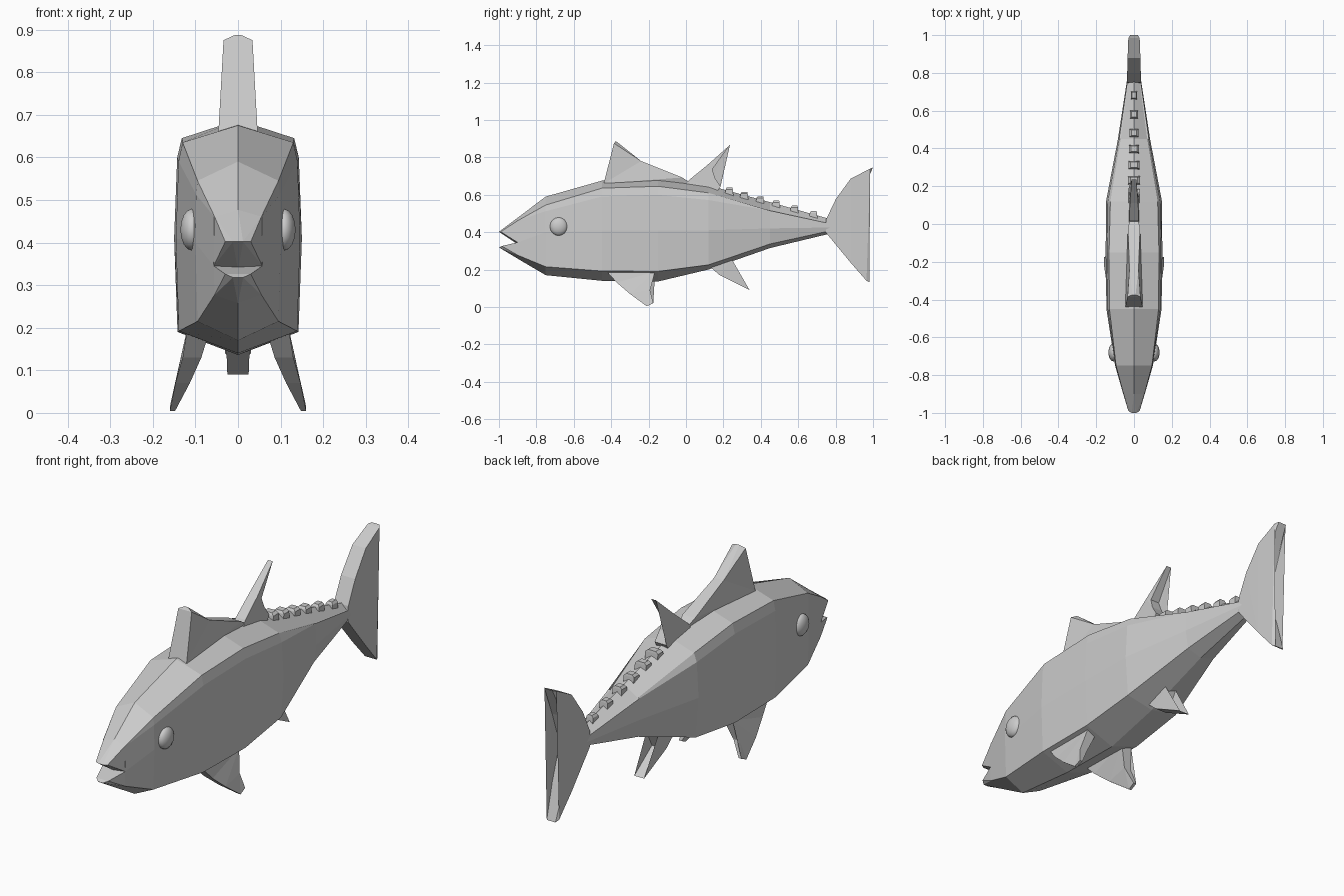
import bpy, bmesh, math
from mathutils import Vector

grey = bpy.data.materials.new("grey")
grey.diffuse_color = (0.6, 0.6, 0.6, 1)


def finish(name, bm):
    bmesh.ops.recalc_face_normals(bm, faces=bm.faces)
    me = bpy.data.meshes.new(name)
    bm.to_mesh(me)
    bm.free()
    me.materials.append(grey)
    ob = bpy.data.objects.new(name, me)
    bpy.context.collection.objects.link(ob)
    return ob


def hull(name, pts):
    bm = bmesh.new()
    for p in pts:
        bm.verts.new(p)
    bmesh.ops.convex_hull(bm, input=bm.verts)
    return finish(name, bm)


def fin(name, profile, side=1):
    """Closed plate from side profile points (y, z, half width, centre x)."""
    bm = bmesh.new()
    prof = [(p + (0,))[:4] for p in profile]
    left = [bm.verts.new((side * (c - w), y, z)) for y, z, w, c in prof]
    right = [bm.verts.new((side * (c + w), y, z)) for y, z, w, c in prof]
    n = len(prof)
    caps = [bm.faces.new(left), bm.faces.new(right[::-1])]
    for i in range(n):
        j = (i + 1) % n
        bm.faces.new((left[i], right[i], right[j], left[j]))
    bmesh.ops.triangulate(bm, faces=caps)
    return finish(name, bm)


# Body: faceted cross-sections lofted from the mouth corner to the tail root
# y, ridge z, shoulder x, shoulder z, side x, side z, belly edge x, z, keel z
sections = [
    (-0.90, 0.477, 0.055, 0.461, 0.057, 0.345, 0.055, 0.277, 0.258),
    (-0.75, 0.590, 0.095, 0.545, 0.100, 0.400, 0.095, 0.215, 0.170),
    (-0.45, 0.675, 0.130, 0.635, 0.146, 0.410, 0.139, 0.192, 0.140),
    (-0.15, 0.688, 0.132, 0.645, 0.150, 0.410, 0.142, 0.190, 0.136),
    (0.12, 0.650, 0.125, 0.610, 0.148, 0.410, 0.135, 0.225, 0.200),
    (0.45, 0.560, 0.070, 0.515, 0.085, 0.420, 0.072, 0.337, 0.315),
    (0.77, 0.470, 0.028, 0.445, 0.036, 0.425, 0.030, 0.407, 0.392),
]
bm = bmesh.new()
rings = []
for y, zt, xs, zs, xm, zm, xb, zb, zk in sections:
    half = [(xs, zs), (xs + 0.6 * (xm - xs), zs - 0.1 * (zs - zb) * (xm > 0.09)),
            (xm, zm), (xb, zb)]
    loop = [(0, zt)] + half + [(0, zk)] + [(-x, z) for x, z in half[::-1]]
    rings.append([bm.verts.new((x, y, z)) for x, z in loop])
for a, b in zip(rings, rings[1:]):
    for i in range(len(a)):
        j = (i + 1) % len(a)
        bm.faces.new((a[i], a[j], b[j], b[i]))
bm.faces.new(rings[0])
bm.faces.new(rings[-1])
finish("body", bm)

# Jaws around the open mouth
y, zt, xs, zs, xm, zm, xb, zb, zk = sections[0]
upper, lower = [(0, y, zt), (0, y, 0.335)], [(0, y, zk), (0, y, 0.345)]
for s in (-1, 1):
    upper += [(s * xs, y, zs), (s * xm, y, zm), (s * 0.03, -0.99, 0.402), (s * 0.012, -1, 0.402)]
    lower += [(s * xb, y, zb), (s * xm, y, zm), (s * 0.03, -0.985, 0.326), (s * 0.012, -1, 0.318)]
hull("upper_jaw", upper)
hull("lower_jaw", lower)

# Back fins
fin("front_dorsal_fin", [(-0.44, 0.66, 0.046), (-0.385, 0.875, 0.034), (-0.375, 0.887, 0.008),
                         (-0.24, 0.78, 0.024), (-0.02, 0.692, 0.032), (0.03, 0.66, 0.02)])
fin("rear_dorsal_fin", [(0.0, 0.655, 0.026), (0.02, 0.682, 0.024), (0.11, 0.755, 0.022),
                        (0.235, 0.866, 0.012), (0.14, 0.735, 0.022),
                        (0.155, 0.69, 0.026), (0.185, 0.645, 0.03), (0.17, 0.62, 0.03)])

# Row of small finlets along the rear back
for i, y in enumerate((0.23, 0.31, 0.395, 0.48, 0.578, 0.68)):
    w = 0.032 - 0.003 * i
    z = 0.65 - (y - 0.12) * 0.277
    pts = []
    for s in (-1, 1):
        pts += [(s * w, y + d, z - 0.03) for d in (-0.024, 0.024)]
        pts += [(s * w, y + d, z + 0.008) for d in (-0.018, 0.02)]
        pts += [(s * w * 0.6, y + d, z + 0.018) for d in (-0.012, 0.018)]
    hull("finlet", pts)

# Forked tail fin
fin("tail_fin", [(0.745, 0.435, 0.035), (0.75, 0.47, 0.036), (0.80, 0.575, 0.036),
                 (0.88, 0.685, 0.034), (0.985, 0.74, 0.03), (1.0, 0.745, 0.02),
                 (0.93, 0.60, 0.03), (0.87, 0.44, 0.034), (0.93, 0.28, 0.03),
                 (0.98, 0.132, 0.022), (0.965, 0.14, 0.03), (0.88, 0.237, 0.034),
                 (0.75, 0.395, 0.036)])

# Underside fins
fin("anal_fin", [(0.11, 0.23, 0.028), (0.18, 0.17, 0.028), (0.34, 0.09, 0.025),
                 (0.21, 0.18, 0.026), (0.245, 0.255, 0.03)])
for s in (-1, 1):
    fin("belly_fin", [(-0.42, 0.185, 0.026, 0.095), (-0.37, 0.13, 0.022, 0.108),
                      (-0.30, 0.07, 0.017, 0.13), (-0.21, 0.004, 0.006, 0.154),
                      (-0.175, 0.02, 0.007, 0.152), (-0.192, 0.09, 0.018, 0.125),
                      (-0.165, 0.19, 0.026, 0.095)], s)

# Eyes
for s in (-1, 1):
    bpy.ops.mesh.primitive_uv_sphere_add(segments=14, ring_count=8, radius=1,
                                         location=(s * 0.108, -0.68, 0.43))
    eye = bpy.context.object
    eye.name = "eye"
    eye.scale = (0.028, 0.048, 0.049)
    eye.data.materials.append(grey)
    bpy.ops.object.shade_smooth_by_angle(angle=math.radians(40))
